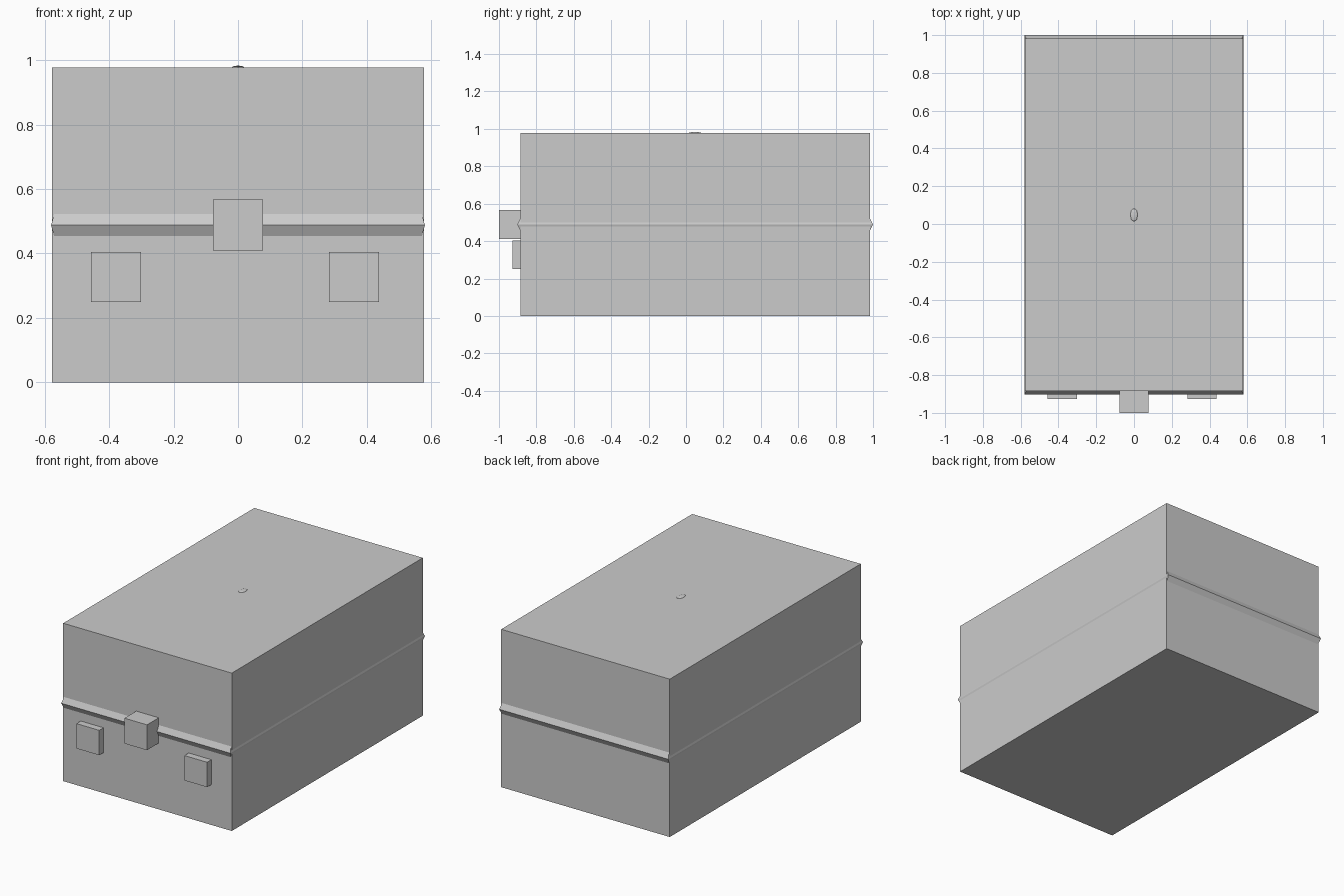
import bpy, bmesh

if "Cube" in bpy.data.objects:
    bpy.data.objects.remove(bpy.data.objects["Cube"])


def mesh_object(name, bm):
    bmesh.ops.recalc_face_normals(bm, faces=bm.faces[:])
    me = bpy.data.meshes.new(name)
    bm.to_mesh(me)
    bm.free()
    ob = bpy.data.objects.new(name, me)
    bpy.context.collection.objects.link(ob)
    return ob


def loft_box(name, rings):
    """Stack of rectangles (x half width, y min, y max, z), capped at both ends."""
    bm = bmesh.new()
    loops = [[bm.verts.new(p) for p in
              ((-x, y0, z), (x, y0, z), (x, y1, z), (-x, y1, z))]
             for x, y0, y1, z in rings]
    for a, b in zip(loops, loops[1:]):
        for i in range(4):
            j = (i + 1) % 4
            bm.faces.new((a[i], a[j], b[j], b[i]))
    bm.faces.new(loops[0])
    bm.faces.new(loops[-1])
    return mesh_object(name, bm)


FRONT, BACK, HALF_W, HEIGHT = -0.885, 0.983, 0.577, 0.977

# Chest body
loft_box("chest_body", [(HALF_W, FRONT, BACK, 0), (HALF_W, FRONT, BACK, HEIGHT)])

# Pointed seam band around the lid line
loft_box("seam_band", [(0.571, FRONT, BACK, 0.455),
                       (0.580, -0.902, 1.0, 0.488),
                       (0.571, FRONT, BACK, 0.522)])

# Central lock and the two lower latches
for name, x, half, depth, z0, z1 in (("lock", 0, 0.077, -1.0, 0.41, 0.567),
                                     ("left_latch", -0.379, 0.078, -0.927, 0.25, 0.404),
                                     ("right_latch", 0.360, 0.078, -0.927, 0.25, 0.404)):
    ob = loft_box(name, [(half, depth, FRONT + 0.002, z0), (half, depth, FRONT + 0.002, z1)])
    ob.location.x = x

# Small knob barely rising from the lid
bm = bmesh.new()
bmesh.ops.create_uvsphere(bm, u_segments=8, v_segments=6, radius=1)
bmesh.ops.scale(bm, vec=(0.02, 0.035, 0.006), verts=bm.verts)
bmesh.ops.translate(bm, vec=(0, 0.048, HEIGHT), verts=bm.verts)
mesh_object("lid_knob", bm)
